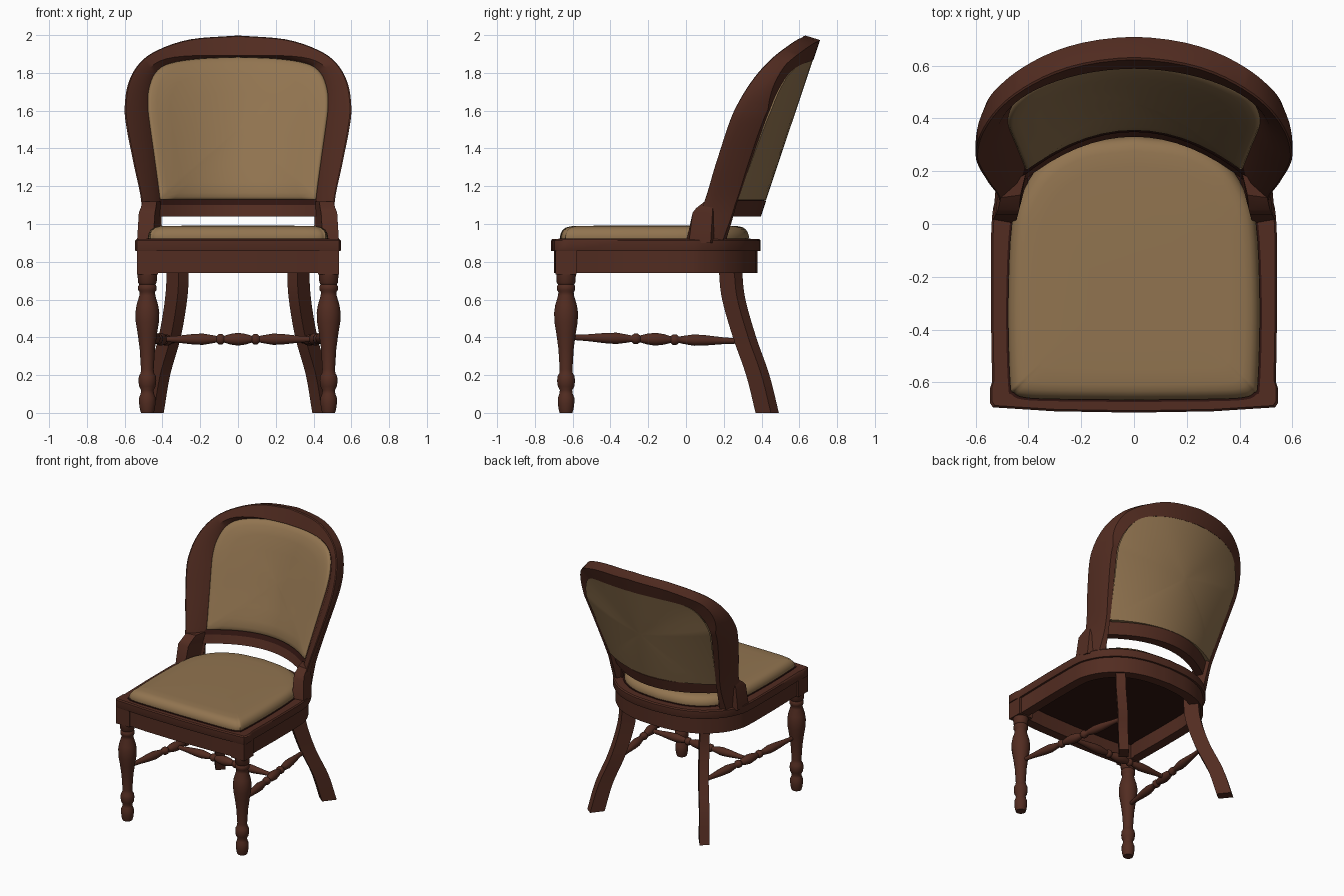
import bpy, bmesh
from math import sin, cos, pi, radians
from mathutils import Vector

cube = bpy.data.objects.get("Cube")
if cube:
    bpy.data.objects.remove(cube, do_unlink=True)


def material(name, rgb):
    mat = bpy.data.materials.new(name)
    mat.use_nodes = True
    mat.diffuse_color = (*rgb, 1)
    bsdf = mat.node_tree.nodes["Principled BSDF"]
    bsdf.inputs["Base Color"].default_value = (*rgb, 1)
    bsdf.inputs["Roughness"].default_value = 0.6
    return mat


WOOD = material("dark wood", (0.084, 0.025, 0.015))
FABRIC = material("tan fabric", (0.285, 0.175, 0.08))
LINING = material("deep maroon lining", (0.028, 0.007, 0.005))


def loft(name, rings, mat, caps=True, loop=False, angle=35):
    """Skin equal-length closed rings into one object."""
    bm = bmesh.new()
    rows = [[bm.verts.new(p) for p in ring] for ring in rings]
    pairs = list(zip(rows, rows[1:])) + ([(rows[-1], rows[0])] if loop else [])
    for a, b in pairs:
        for i in range(len(a)):
            j = (i + 1) % len(a)
            bm.faces.new((a[i], a[j], b[j], b[i]))
    if caps and not loop:
        bm.faces.new(rows[0])
        bm.faces.new(rows[-1])
    bmesh.ops.recalc_face_normals(bm, faces=bm.faces)
    mesh = bpy.data.meshes.new(name)
    bm.to_mesh(mesh)
    bm.free()
    mesh.materials.append(mat)
    obj = bpy.data.objects.new(name, mesh)
    bpy.context.collection.objects.link(obj)
    bpy.ops.object.select_all(action="DESELECT")
    obj.select_set(True)
    bpy.context.view_layer.objects.active = obj
    bpy.ops.object.shade_smooth_by_angle(angle=radians(angle))
    return obj


def curve(points, steps=4):
    """Smooth path through 2D or 3D points."""
    p = [Vector(q) for q in points]
    p = [2 * p[0] - p[1]] + p + [2 * p[-1] - p[-2]]
    out = []
    for a, b, c, d in zip(p, p[1:], p[2:], p[3:]):
        for s in range(steps):
            t = s / steps
            out.append(0.5 * (2 * b + (c - a) * t + (2 * a - 5 * b + 4 * c - d) * t**2
                              + (3 * b - a - 3 * c + d) * t**3))
    return out + [p[-2]]


def mirrored(half):
    """Complete an outline whose first and last points lie on x = 0."""
    return half + [Vector((-q.x, q.y)) for q in half[-2:0:-1]]


def clamp(v):
    return min(max(v, 0), 1)


def turned(name, start, end, profile, sides=16):
    """Lathe-turned spindle; profile holds (fraction, radius) pairs."""
    start, end = Vector(start), Vector(end)
    axis = end - start
    u = axis.orthogonal().normalized()
    v = axis.normalized().cross(u)
    rings = [[start + axis * t + (u * cos(2 * pi * k / sides) + v * sin(2 * pi * k / sides)) * r
              for k in range(sides)] for t, r in profile]
    return loft(name, rings, WOOD, angle=50)


# ---- seat ----
front_edge = [Vector(q) for q in ((0, -.715), (.3, -.71), (.535, -.695), (.545, -.68), (.545, -.62), (.538, -.6))]
rear_edge = curve([(.543, -.3), (.54, 0), (.518, .11), (.455, .22), (.335, .322), (.18, .378), (0, .395)])
rim = mirrored(front_edge + rear_edge)
cushion = mirrored(curve([(0, -.667), (.3, -.664), (.415, -.658), (.455, -.64), (.47, -.6), (.477, -.3),
                          (.463, 0), (.42, .13), (.34, .235), (.2, .308), (0, .333)]))
PIVOT = Vector((0, -.16))


def inset(outline, d, z):
    """Outline shrunk towards the seat middle by about d, at height z."""
    out = []
    for q in outline:
        w = q - PIVOT
        out.append((q.x * (1 - d / .5), PIVOT.y + w.y * (1 - d / .53), z))
    return out


loft("seat_rim", [inset(rim, d, z) for d, z in
                  ((.025, .857), (.002, .857), (0, .862), (0, .912), (.007, .92), (.1, .92))], WOOD)
loft("seat_apron", [inset(rim, d, z) for d, z in
                    ((.015, .74), (.015, .865), (.08, .865), (.08, .74))], WOOD, loop=True)
loft("seat_underside", [inset(rim, .07, z) for z in (.848, .856)], LINING)
loft("cushion_welt", [inset(cushion, -.008, z) for z in (.917, .924)], LINING)
loft("seat_cushion", [inset(cushion, d, z) for d, z in
                      ((.002, .915), (0, .935), (.005, .953), (.016, .97), (.034, .982),
                       (.06, .988), (.12, .99), (.3, .992))], FABRIC, angle=60)

# ---- front legs ----
leg_profile = [(0, .034), (.02, .04), (.05, .044), (.08, .044), (.1, .036), (.12, .033), (.14, .044),
               (.17, .048), (.195, .045), (.21, .036), (.23, .034), (.34, .041), (.42, .052), (.48, .062),
               (.53, .064), (.57, .058), (.62, .043), (.64, .041), (.65, .049), (.67, .049),
               (.68, .043), (.69, .05), (.74, .053)]
spindle = [(0, .013), (.1, .018), (.2, .027), (.27, .03), (.33, .022), (.36, .017), (.375, .028),
           (.395, .028), (.41, .018), (.45, .028), (.5, .034)]
spindle += [(1 - t, r) for t, r in spindle[-2::-1]]
back_path = curve([(.325, .235, .87), (.32, .237, .74), (.328, .253, .6), (.362, .31, .4),
                   (.418, .38, .2), (.452, .43, 0)], 5)

for side, label in ((1, "left"), (-1, "right")):
    x, y = .48 * side, -.635
    turned(label + "_front_leg", (x, y, 0), (x, y, 1), leg_profile, 20)
    square = [(x + a * .056, y + b * .056) for a, b in ((-1, -1), (1, -1), (1, 1), (-1, 1))]
    loft(label + "_front_leg_block", [[(*q, z) for q in square] for z in (.733, .865)], WOOD)

    # sabre-shaped back leg set on the diagonal
    u, v = Vector((.62, .78, 0)), Vector((-.78, .62, 0))
    flip = Vector((side, 1, 1))
    loft(label + "_back_leg", [[(c + u * a * .052 + v * b * .034) * flip
                                for a, b in ((-1, -1), (1, -1), (1, 1), (-1, 1))] for c in back_path], WOOD)
    turned(label + "_stretcher", (.475 * side, -.61, .4), (.345 * side, .285, .38), spindle)

turned("cross_stretcher", (-.405, -.16, .39), (.405, -.16, .39), spindle)


# ---- curved, reclined back ----
def back_y(x, z):
    """Rear surface of the back rest, flatter towards the top."""
    bend = .95 - .55 * max(z - 1.1, 0)
    return .4 + .335 * (z - 1.05) - bend * x * x


def on_back(x, z, depth):
    """Point lying depth in front of the rear surface."""
    low = z - .026 * clamp((z - 1.4) / .4)
    return (x, back_y(x, low) - depth, low + (z - low) * clamp(depth / .085))


def side_depth(z):
    """1 along the side rails, fading to 0 at the crest."""
    return clamp((1.87 - z) / .25)


half_outer = curve([(.52, .9), (.51, 1.1), (.553, 1.32), (.588, 1.5), (.6, 1.62), (.58, 1.75),
                    (.52, 1.855), (.42, 1.925), (.25, 1.98), (0, 2.0)])
half_inner = curve([(.4, .9), (.41, 1.1), (.438, 1.32), (.463, 1.5), (.477, 1.62), (.472, 1.72),
                    (.437, 1.81), (.36, 1.86), (.2, 1.885), (0, 1.893)])


def whole(half):
    return half + [Vector((-q.x, q.y)) for q in half[-2::-1]]


# the side rails taper backwards, and the rabbet fades out at the top
frame = []
for o, i in zip(whole(half_outer), whole(half_inner)):
    deep = side_depth(o.y)
    lip = i.lerp(o, .38 * clamp(abs(i.x) / .45) ** 2)
    bead = i.lerp(o, .94)
    heel = i.lerp(o, 1 - .4 * deep)
    frame.append([on_back(*heel, -.052 * deep), on_back(*o, .03 * deep), on_back(*o, .078),
                  on_back(*bead, .085), on_back(*lip, .085), on_back(*i, .055),
                  on_back(i.x * (1 + .08 * side_depth(i.y)), i.y, -.036 * deep)])
loft("back_frame", frame, WOOD)

# lower cross rail with a dark lining along its top
xs = [-.43 + .86 * k / 16 for k in range(17)]
loft("back_lower_rail", [[(x, back_y(x, z) - d, z) for z, d in
                          ((1.04, 0), (1.125, 0), (1.125, .03), (1.1, .066), (1.04, .066))]
                         for x in xs], WOOD)
loft("rail_lining", [[(x, back_y(x, z) - d, z) for z, d in
                      ((1.1, .01), (1.14, .01), (1.14, .055), (1.1, .068))]
                     for x in xs], LINING)

# stepped brackets where the frame meets the seat
steps = [(.9, ((.45, 0), (.535, .015), (.525, .13), (.4, .19))),
         (1.06, ((.44, .035), (.525, .035), (.515, .14), (.41, .19))),
         (1.085, ((.435, .055), (.515, .055), (.51, .14), (.41, .19))),
         (1.12, ((.43, .11), (.505, .1), (.5, .14), (.41, .19)))]
for side, label in ((1, "left"), (-1, "right")):
    loft(label + "_back_bracket", [[(x * side, y, z) for x, y in ring] for z, ring in steps], WOOD)

# padded panel, built from shrinking rings on both faces
arch = [q for q in whole(half_inner) if q.y > 1.14]
corner = Vector((.413, 1.128))
sill = [Vector((corner.x * (k / 6 - 1), corner.y)) for k in range(13)]
panel_edge = arch + sill
middle = Vector((0, 1.5))


def front_ring(scale, depth):
    return [on_back(*middle.lerp(q, scale), depth) for q in panel_edge]


def rear_ring(scale):
    """Rear face, wider and flatter along the sides."""
    ring = []
    for q in panel_edge:
        deep = side_depth(q.y)
        x, z = middle.lerp(q, scale)
        spread = x / .45
        ring.append(on_back(x * (1 + .08 * deep), z, .002 - .042 * deep * spread ** 2))
    return ring


scales = (.04, .25, .5, .75, .9, .96, .985)
rings = [rear_ring(s) for s in scales + (1,)]
rings += [front_ring(1, .01), front_ring(1, .055)]
rings += [front_ring(s, .062 + .028 * (1 - s**14)) for s in reversed(scales)]
loft("back_panel", rings, FABRIC, angle=60)
